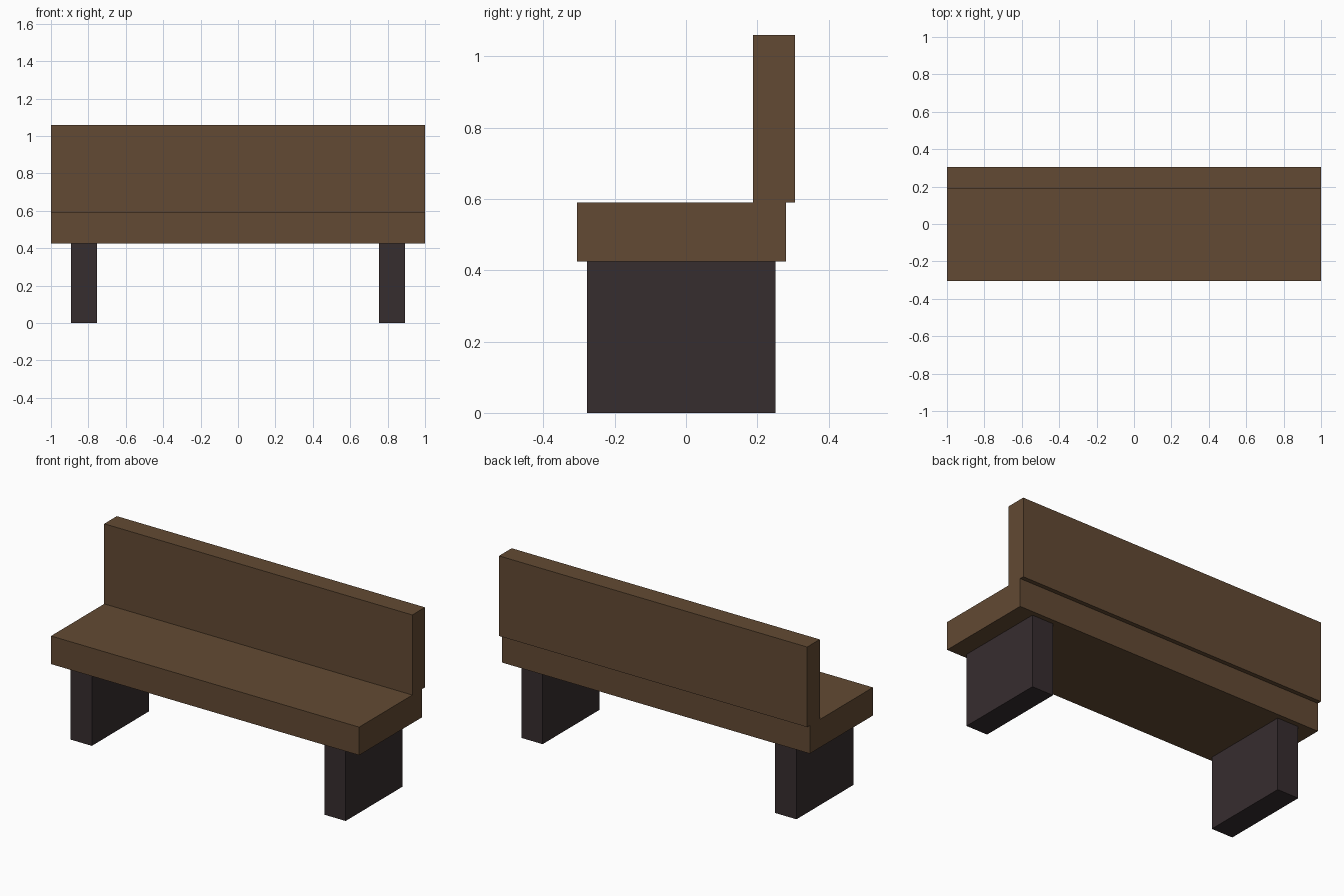
import bpy, bmesh
from mathutils import Vector

if "Cube" in bpy.data.objects:
    bpy.data.objects.remove(bpy.data.objects["Cube"])


def material(name, color):
    m = bpy.data.materials.new(name)
    m.diffuse_color = (*color, 1)
    m.use_nodes = True
    m.node_tree.nodes["Principled BSDF"].inputs["Base Color"].default_value = m.diffuse_color
    return m


brown = material("brown wood", (0.123, 0.068, 0.033))
dark = material("dark leg", (0.037, 0.026, 0.028))


def extrude_profile(name, profile, x0, x1, mat):
    """Extrude a (y, z) outline along x from x0 to x1."""
    bm = bmesh.new()
    face = bm.faces.new([bm.verts.new((x0, y, z)) for y, z in profile])
    ext = bmesh.ops.extrude_face_region(bm, geom=[face])["geom"]
    verts = [g for g in ext if isinstance(g, bmesh.types.BMVert)]
    bmesh.ops.translate(bm, verts=verts, vec=Vector((x1 - x0, 0, 0)))
    bmesh.ops.recalc_face_normals(bm, faces=bm.faces)
    mesh = bpy.data.meshes.new(name)
    bm.to_mesh(mesh)
    bm.free()
    mesh.materials.append(mat)
    obj = bpy.data.objects.new(name, mesh)
    bpy.context.collection.objects.link(obj)
    return obj


# Seat and backrest: one L-shaped section, backrest overhanging the seat's rear
Z0, Z1, Z2 = 0.425, 0.59, 1.06
extrude_profile("seat_and_backrest", [
    (-0.305, Z0), (0.28, Z0), (0.28, Z1), (0.305, Z1),
    (0.305, Z2), (0.188, Z2), (0.188, Z1), (-0.305, Z1)], -1, 1, brown)

# Slab legs, mirrored left and right
leg = [(-0.277, 0), (0.251, 0), (0.251, Z0), (-0.277, Z0)]
for side, x in (("left", -0.824), ("right", 0.824)):
    extrude_profile(side + "_leg", leg, x - 0.069, x + 0.069, dark)
